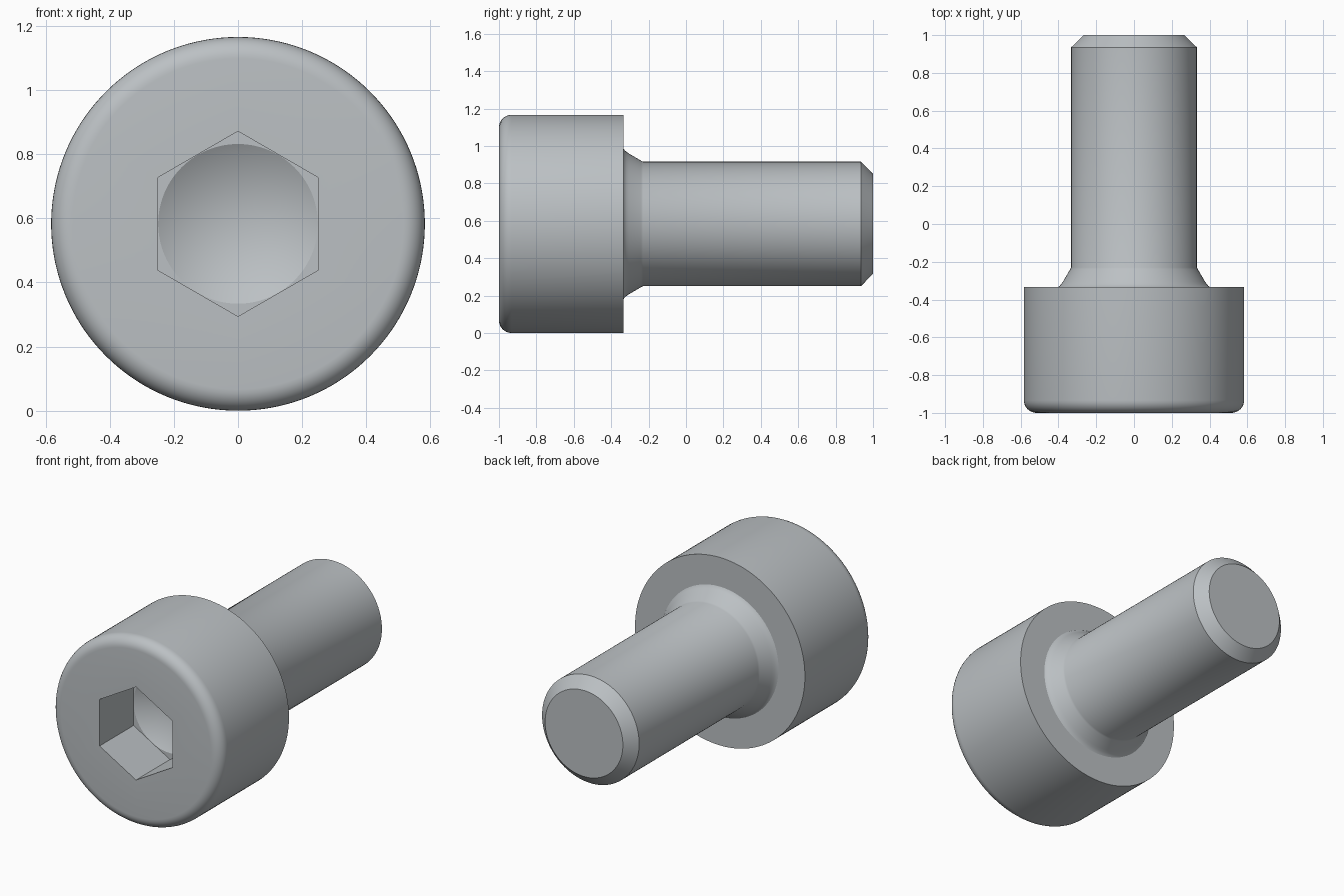
import bpy, bmesh, math

if "Cube" in bpy.data.objects:
    bpy.data.objects.remove(bpy.data.objects["Cube"])

SEG = 144          # divisible by 6 so the hex corners fall on vertices
CZ = 0.583         # height of the screw axis

steel = bpy.data.materials.new("steel grey")
steel.diffuse_color = (0.50, 0.53, 0.55, 1)
steel.use_nodes = True
steel.node_tree.nodes["Principled BSDF"].inputs["Base Color"].default_value = steel.diffuse_color


def ring(bm, y, r, hexagonal=False):
    """Ring around the y axis; hexagonal rings use r as half the flat width."""
    verts = []
    for i in range(SEG):
        a = 2 * math.pi * i / SEG
        rad = r
        if hexagonal:
            d = (a + math.pi / 6) % (math.pi / 3) - math.pi / 6
            rad = r / math.cos(d)
        verts.append(bm.verts.new((rad * math.cos(a), y, CZ + rad * math.sin(a))))
    return verts


# Profile from socket floor out to the shank tip: (y, radius, hexagonal)
profile = [(-0.667, 0.249, False),              # drill cone rim
           (-0.667, 0.25, True),                # socket floor
           (-1.0, 0.25, True)]                  # socket mouth
F = 0.067                                       # rounded head edge
for i in range(9):
    t = math.pi / 2 * i / 8
    profile.append((-1 + F - F * math.cos(t), 0.583 - F + F * math.sin(t), False))
profile += [(-0.333, 0.583, False),             # underside of head
            (-0.333, 0.402, False),             # flared neck
            (-0.328, 0.394, False),
            (-0.318, 0.385, False),
            (-0.305, 0.376, False),
            (-0.240, 0.338, False),
            (-0.230, 0.333, False),
            (0.935, 0.333, False),              # shank
            (1.0, 0.267, False)]                # chamfered tip

bm = bmesh.new()
rings = [ring(bm, *p) for p in profile]
for a, b in zip(rings, rings[1:]):
    for i in range(SEG):
        j = (i + 1) % SEG
        bm.faces.new((a[i], a[j], b[j], b[i]))
bm.faces.new(rings[-1])                         # tip face
apex = bm.verts.new((0, -0.523, CZ))            # drill cone
for i in range(SEG):
    bm.faces.new((rings[0][i], rings[0][(i + 1) % SEG], apex))
bmesh.ops.recalc_face_normals(bm, faces=bm.faces)

mesh = bpy.data.meshes.new("socket_screw")
bm.to_mesh(mesh)
bm.free()
mesh.materials.append(steel)
screw = bpy.data.objects.new("socket_screw", mesh)
bpy.context.collection.objects.link(screw)
bpy.context.view_layer.objects.active = screw
screw.select_set(True)
bpy.ops.object.shade_smooth_by_angle(angle=math.radians(28))
